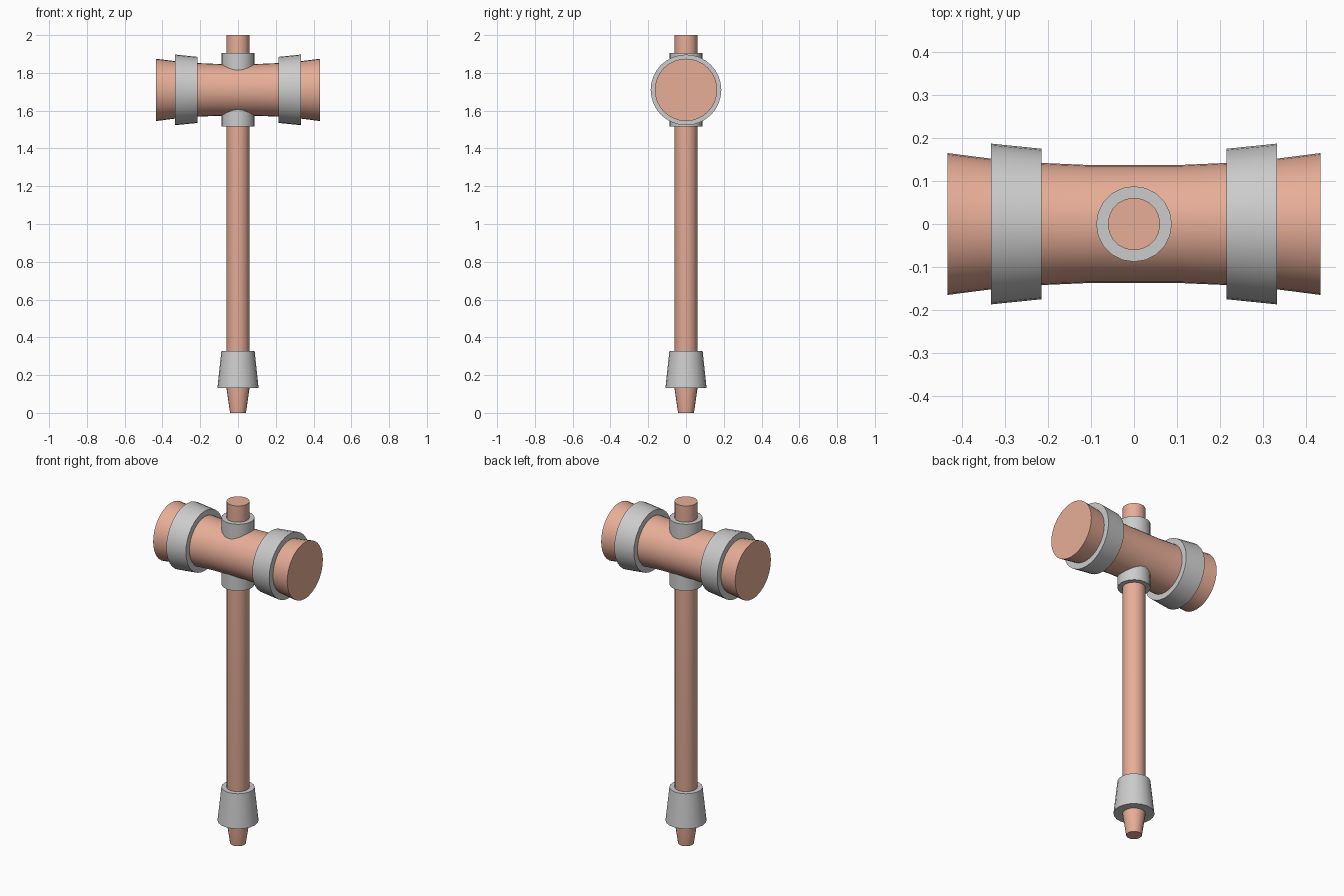
import bpy, bmesh, math
from mathutils import Matrix, Vector

if "Cube" in bpy.data.objects:
    bpy.data.objects.remove(bpy.data.objects["Cube"])

copper = bpy.data.materials.new("terracotta")
copper.diffuse_color = (0.8, 0.42, 0.31, 1)
copper.use_nodes = True
copper.node_tree.nodes["Principled BSDF"].inputs["Base Color"].default_value = copper.diffuse_color

HEAD_Z = 1.71
TO_HEAD = Matrix.Translation((0, 0, HEAD_Z)) @ Matrix.Rotation(math.pi / 2, 4, 'Y')


def lathe(name, profile, sides, place=Matrix(), mat=None, ring=False):
    """Revolve (radius, height) points about z; cap the ends or close into a ring."""
    bm = bmesh.new()
    loops = []
    for r, h in profile:
        loops.append([bm.verts.new(place @ Vector((
            r * math.cos(2 * math.pi * i / sides),
            r * math.sin(2 * math.pi * i / sides), h))) for i in range(sides)])
    pairs = list(zip(loops, loops[1:]))
    if ring:
        pairs.append((loops[-1], loops[0]))
    else:
        bm.faces.new(loops[0])
        bm.faces.new(loops[-1])
    for a, b in pairs:
        for i in range(sides):
            j = (i + 1) % sides
            bm.faces.new((a[i], a[j], b[j], b[i]))
    bmesh.ops.recalc_face_normals(bm, faces=bm.faces)
    mesh = bpy.data.meshes.new(name)
    bm.to_mesh(mesh)
    bm.free()
    obj = bpy.data.objects.new(name, mesh)
    bpy.context.collection.objects.link(obj)
    if mat:
        mesh.materials.append(mat)
    bpy.ops.object.select_all(action='DESELECT')
    obj.select_set(True)
    bpy.context.view_layer.objects.active = obj
    bpy.ops.object.shade_smooth_by_angle(angle=math.radians(30))
    return obj


# Handle with tapered foot
lathe("handle", [(0.042, 0), (0.061, 0.13), (0.061, 2.0)], 20, mat=copper)

# Flared grip collar near the foot
lathe("pommel_collar", [(0.058, 0.132), (0.109, 0.132), (0.088, 0.328), (0.058, 0.328)],
      20, ring=True)

# Sleeve where the handle passes through the head
lathe("head_sleeve", [(0.058, 1.515), (0.088, 1.515), (0.088, 1.905), (0.058, 1.905)],
      20, ring=True)

# Waisted hammer head
half = [(0.137, 0.1), (0.142, 0.215), (0.152, 0.333), (0.165, 0.434)]
lathe("hammer_head", [(r, -x) for r, x in reversed(half)] + half, 32, TO_HEAD, copper)

# Flared bands on both sides of the head
for side, label in ((-1, "left"), (1, "right")):
    band = [(0.135, 0.215), (0.175, 0.215), (0.187, 0.333), (0.145, 0.333)]
    lathe(label + "_band", [(r, side * x) for r, x in band], 32, TO_HEAD, ring=True)
